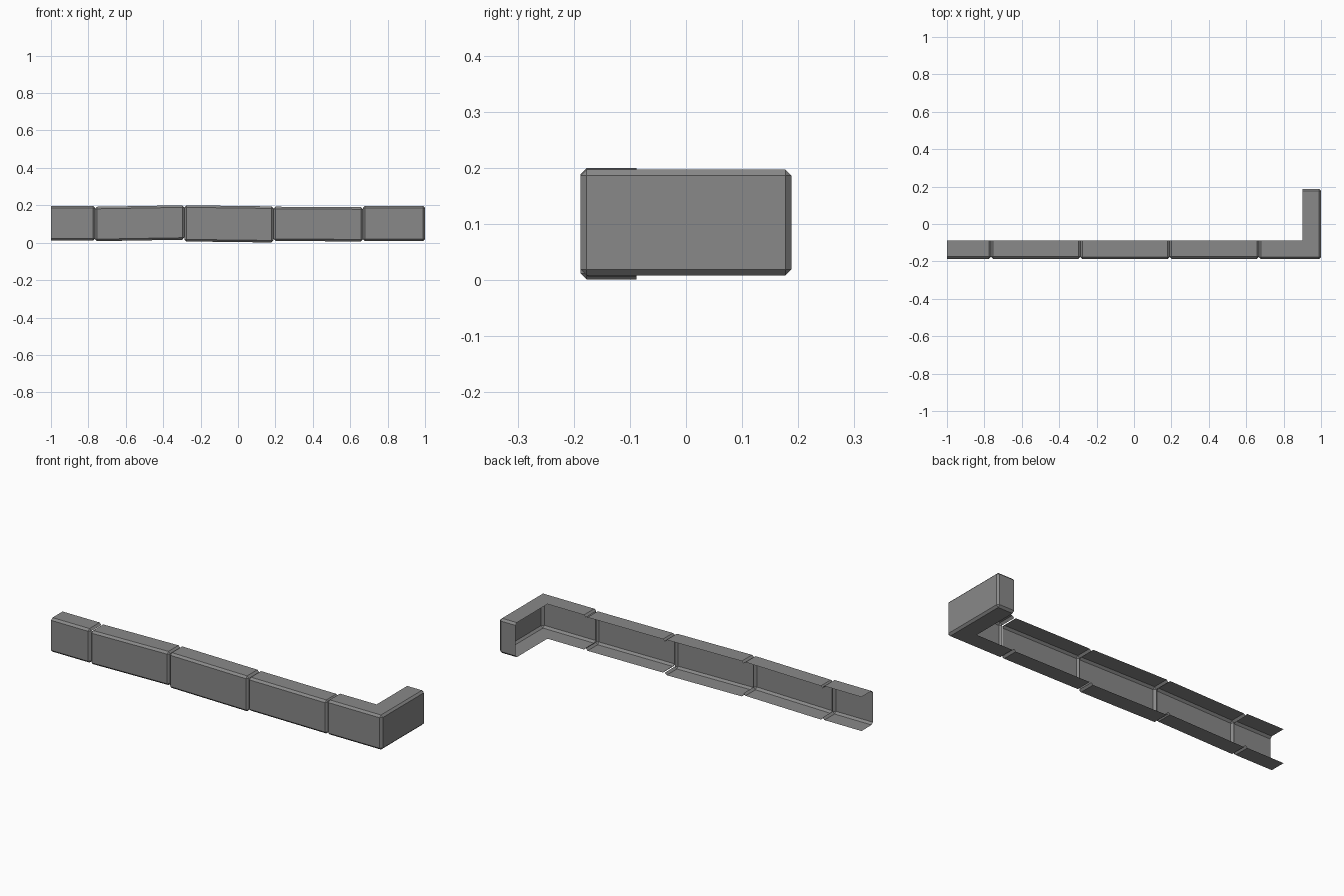
import bpy, bmesh
from mathutils import Vector

cube = bpy.data.objects.get("Cube")
if cube:
    bpy.data.objects.remove(cube)

stone = bpy.data.materials.new("grey stone")
stone.use_nodes = True
GREY = (0.25, 0.25, 0.25, 1)
stone.diffuse_color = GREY
stone.node_tree.nodes["Principled BSDF"].inputs["Base Color"].default_value = GREY

FRONT, BACK, REAR = -0.188, -0.088, 0.188
CHAMFER = 0.011


def brick(name, outline, sides, low, high, rise=0.0):
    """Extrude an outline into a chamfered hollow shell.
    Sides: wall = kept, joint = chamfered then removed, open = removed."""
    bm = bmesh.new()
    floor = [bm.verts.new((x, y, low)) for x, y in outline]
    roof = [bm.verts.new((x, y, high)) for x, y in outline]
    n = len(outline)
    bm.faces.new(floor[::-1])
    bm.faces.new(roof)
    holes, open_faces = [], set()
    for i, kind in enumerate(sides):
        j = (i + 1) % n
        face = bm.faces.new((floor[i], floor[j], roof[j], roof[i]))
        face.normal_update()
        if kind != "wall":
            holes.append((face.normal.copy(), floor[i].co.copy()))
        if kind == "open":
            open_faces.add(face)
    edges = [e for e in bm.edges if not open_faces & set(e.link_faces)]
    bmesh.ops.bevel(bm, geom=edges, offset=CHAMFER, segments=1, affect="EDGES")
    bm.normal_update()

    # Remove the faces lying on joint and open sides
    doomed = [f for f in bm.faces if any(
        f.normal.dot(normal) > 0.999
        and abs((f.calc_center_median() - point).dot(normal)) < 0.001
        for normal, point in holes)]
    bmesh.ops.delete(bm, geom=doomed, context="FACES")

    # Slight uneven lay along the row
    mid = sum(x for x, y in outline) / n
    span = max(x for x, y in outline) - min(x for x, y in outline)
    for v in bm.verts:
        v.co.z += rise * (v.co.x - mid) / span

    mesh = bpy.data.meshes.new(name)
    bm.to_mesh(mesh)
    bm.free()
    mesh.materials.append(stone)
    bpy.context.collection.objects.link(bpy.data.objects.new(name, mesh))


def straight(name, x0, x1, low, high, rise=0.0, front=FRONT, start="joint"):
    brick(name, [(x0, front), (x1, front), (x1, BACK), (x0, BACK)],
          ["wall", "joint", "open", start], low, high, rise)


# Row of edging bricks
straight("end_half_brick", -1.0, -0.765, 0.011, 0.197, front=-0.186, start="open")
straight("left_brick", -0.765, -0.287, 0.012, 0.196, 0.008, front=-0.186)
straight("middle_brick", -0.287, 0.19, 0.004, 0.197, -0.006)
straight("right_brick", 0.19, 0.668, 0.008, 0.191, -0.003, front=-0.186)

# Corner brick turning towards the back
brick("corner_brick",
      [(0.668, FRONT), (1.0, FRONT), (1.0, REAR), (0.9, REAR), (0.9, BACK), (0.668, BACK)],
      ["wall", "wall", "wall", "open", "open", "joint"], 0.008, 0.197)
